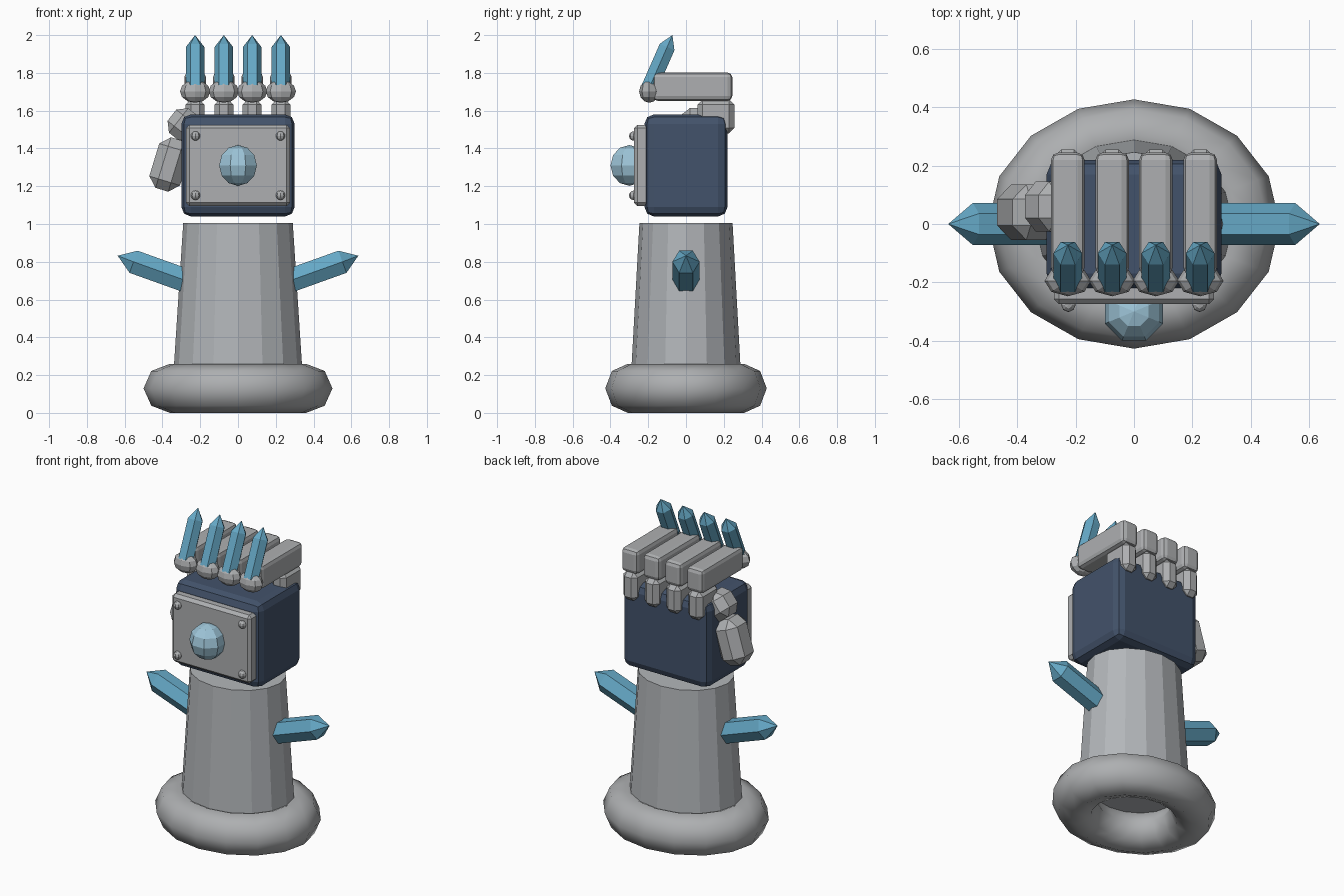
import bpy, bmesh, math
from mathutils import Matrix, Vector

if "Cube" in bpy.data.objects:
    bpy.data.objects.remove(bpy.data.objects["Cube"])


def material(name, rgb):
    m = bpy.data.materials.new(name)
    m.diffuse_color = (*rgb, 1)
    m.use_nodes = True
    m.node_tree.nodes["Principled BSDF"].inputs["Base Color"].default_value = m.diffuse_color
    return m


STEEL = material("steel_grey", (0.42, 0.43, 0.44))
ARM = material("arm_grey", (0.45, 0.47, 0.49))
NAVY = material("navy_blue", (0.055, 0.085, 0.145))
CRYSTAL = material("crystal_blue", (0.13, 0.39, 0.56))
GEM = material("pale_gem_blue", (0.34, 0.56, 0.69))


def finish(bm, name, mat, smooth=False):
    bmesh.ops.recalc_face_normals(bm, faces=bm.faces[:])
    me = bpy.data.meshes.new(name)
    bm.to_mesh(me)
    bm.free()
    me.materials.append(mat)
    for p in me.polygons:
        p.use_smooth = smooth
    ob = bpy.data.objects.new(name, me)
    bpy.context.collection.objects.link(ob)
    return ob


def block(name, loc, size, bevel, mat, tilt=0, segments=1):
    """Bevelled box, tilted about the y axis."""
    bm = bmesh.new()
    bmesh.ops.create_cube(bm, size=1, matrix=Matrix.Diagonal((*size, 1)))
    bmesh.ops.bevel(bm, geom=bm.edges[:], offset=bevel, segments=segments,
                    profile=0.5, affect='EDGES')
    bm.transform(Matrix.Translation(loc) @ Matrix.Rotation(math.radians(tilt), 4, 'Y'))
    return finish(bm, name, mat)


def ball(name, loc, radii, mat, u=8, v=6, turn=0):
    bm = bmesh.new()
    bmesh.ops.create_uvsphere(bm, u_segments=u, v_segments=v, radius=1)
    bm.transform(Matrix.Translation(loc) @ Matrix.Diagonal((*radii, 1))
                 @ Matrix.Rotation(math.radians(turn), 4, 'Z'))
    return finish(bm, name, mat)


def crystal(name, base, shoulder, tip, radius, side):
    """Pointed hexagonal prism with corners along the side direction."""
    base, shoulder, tip, side = map(Vector, (base, shoulder, tip, side))
    across = (tip - base).normalized().cross(side)
    bm = bmesh.new()
    rings = []
    for c in (base, shoulder):
        rings.append([bm.verts.new(c + radius * (math.cos(a) * side + math.sin(a) * across))
                      for a in (k * math.pi / 3 for k in range(6))])
    top = bm.verts.new(tip)
    bm.faces.new(rings[0])
    for k in range(6):
        j = (k + 1) % 6
        bm.faces.new((rings[0][k], rings[0][j], rings[1][j], rings[1][k]))
        bm.faces.new((rings[1][k], rings[1][j], top))
    return finish(bm, name, CRYSTAL)


# rounded base ring, slightly oval
bm = bmesh.new()
N, M = 16, 8
grid = []
for i in range(N):
    a = 2 * math.pi * i / N
    grid.append([])
    for j in range(M):
        b = 2 * math.pi * j / M
        r = 0.36 + 0.14 * math.cos(b)
        grid[i].append(bm.verts.new((r * math.cos(a), 0.855 * r * math.sin(a),
                                     0.13 + 0.13 * math.sin(b))))
for i in range(N):
    for j in range(M):
        bm.faces.new((grid[i][j], grid[(i + 1) % N][j],
                      grid[(i + 1) % N][(j + 1) % M], grid[i][(j + 1) % M]))
finish(bm, "base_ring", STEEL, smooth=True)

# tapered forearm
bm = bmesh.new()
bmesh.ops.create_cone(bm, cap_ends=True, segments=16, radius1=0.342, radius2=0.29, depth=0.80)
bm.transform(Matrix.Translation((0, 0, 0.605)) @ Matrix.Diagonal((1, 0.85, 1, 1)))
finish(bm, "forearm", ARM)

# side crystals
for s, n in ((-1, "left"), (1, "right")):
    crystal(f"{n}_arm_crystal", (s * 0.26, 0, 0.695), (s * 0.553, 0, 0.80),
            (s * 0.637, 0, 0.832), 0.072, (0, 1, 0))

# palm, front plate, rivets and gem
block("palm", (0, 0, 1.31), (0.6, 0.44, 0.54), 0.05, NAVY, segments=2)
block("front_plate", (0, -0.235, 1.31), (0.55, 0.08, 0.43), 0.018, STEEL)
for x in (-0.225, 0.225):
    for z in (1.152, 1.466):
        ball("rivet", (x, -0.277, z), (0.025, 0.025, 0.025), STEEL)
ball("gem", (0, -0.3, 1.31), (0.108, 0.108, 0.108), GEM, v=6, turn=22.5)

# four fingers: lower joint, bent bar, knuckle and claw
for x in (-0.227, -0.075, 0.075, 0.227):
    block("finger_base", (x, 0.158, 1.57), (0.1, 0.195, 0.18), 0.028, STEEL)
    block("finger_bar", (x, 0.035, 1.727), (0.115, 0.42, 0.15), 0.025, STEEL, segments=2)
    ball("finger_knuckle", (x, -0.195, 1.702), (0.08, 0.053, 0.06), STEEL)
    crystal("finger_claw", (x, -0.195, 1.72), (x, -0.1, 1.937), (x, -0.072, 2.0),
            0.049, (1, 0, 0))

# thumb on the left side
block("thumb_joint", (-0.285, 0.06, 1.525), (0.165, 0.17, 0.165), 0.045, STEEL, tilt=38)
block("thumb_tip", (-0.362, 0.04, 1.315), (0.17, 0.19, 0.28), 0.05, STEEL, tilt=17)
